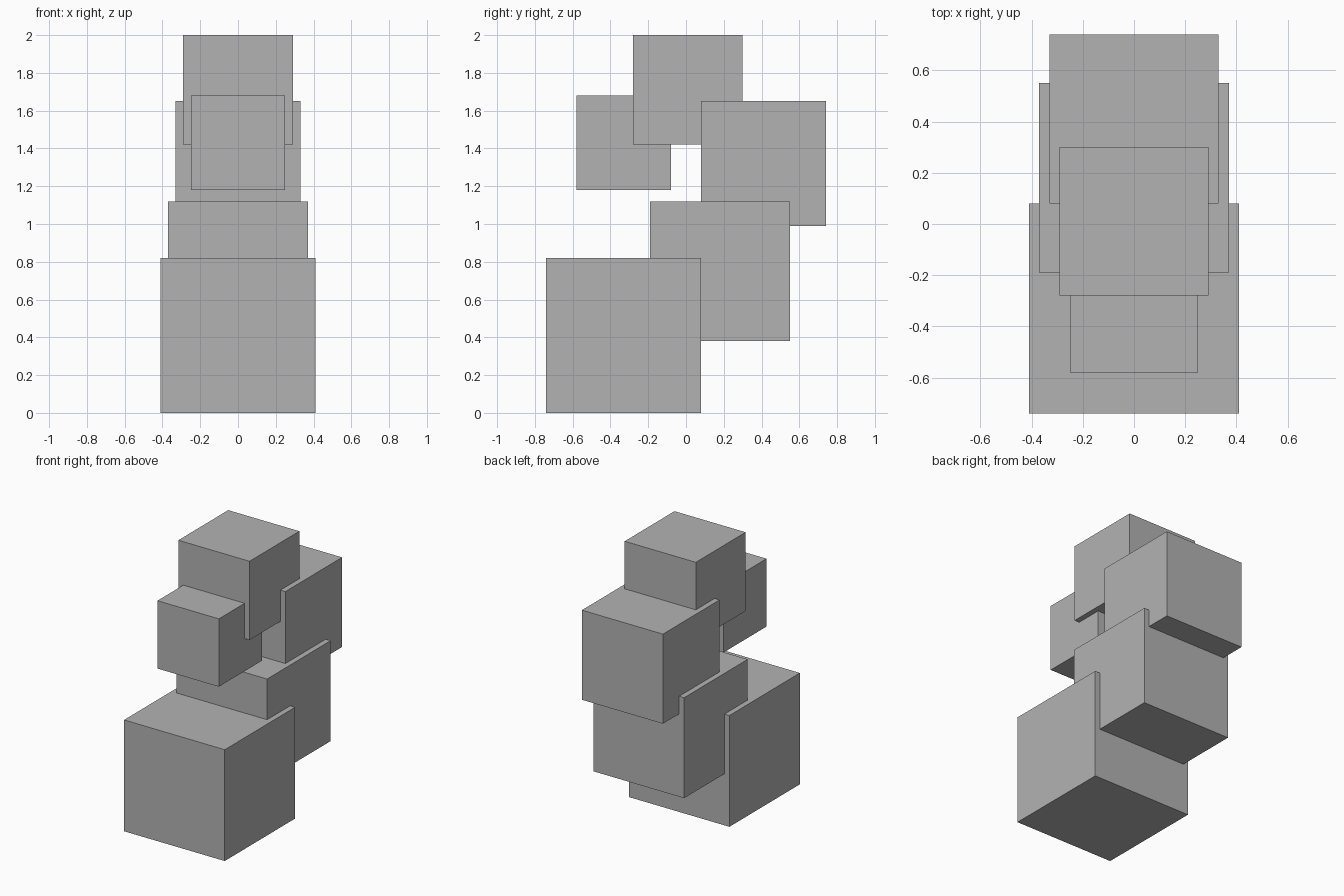
import bpy

default = bpy.data.objects.get("Cube")
if default:
    bpy.data.objects.remove(default, do_unlink=True)

# Single grey material
grey = bpy.data.materials.new("plain_grey")
grey.use_nodes = True
colour = (0.45, 0.45, 0.45, 1)
grey.diffuse_color = colour
grey.node_tree.nodes["Principled BSDF"].inputs["Base Color"].default_value = colour


def add_block(name, size, y, z):
    """Cube centred on x = 0, with its centre at y, z."""
    bpy.ops.mesh.primitive_cube_add(size=size, location=(0, y, z))
    block = bpy.context.object
    block.name = name
    block.data.materials.append(grey)


# Curling stack of shrinking cubes, from the base to the tip
add_block("base_block", 0.82, -0.33, 0.41)
add_block("lower_block", 0.74, 0.18, 0.75)
add_block("middle_block", 0.66, 0.41, 1.32)
add_block("top_block", 0.58, 0.01, 1.71)
add_block("tip_block", 0.50, -0.33, 1.43)
